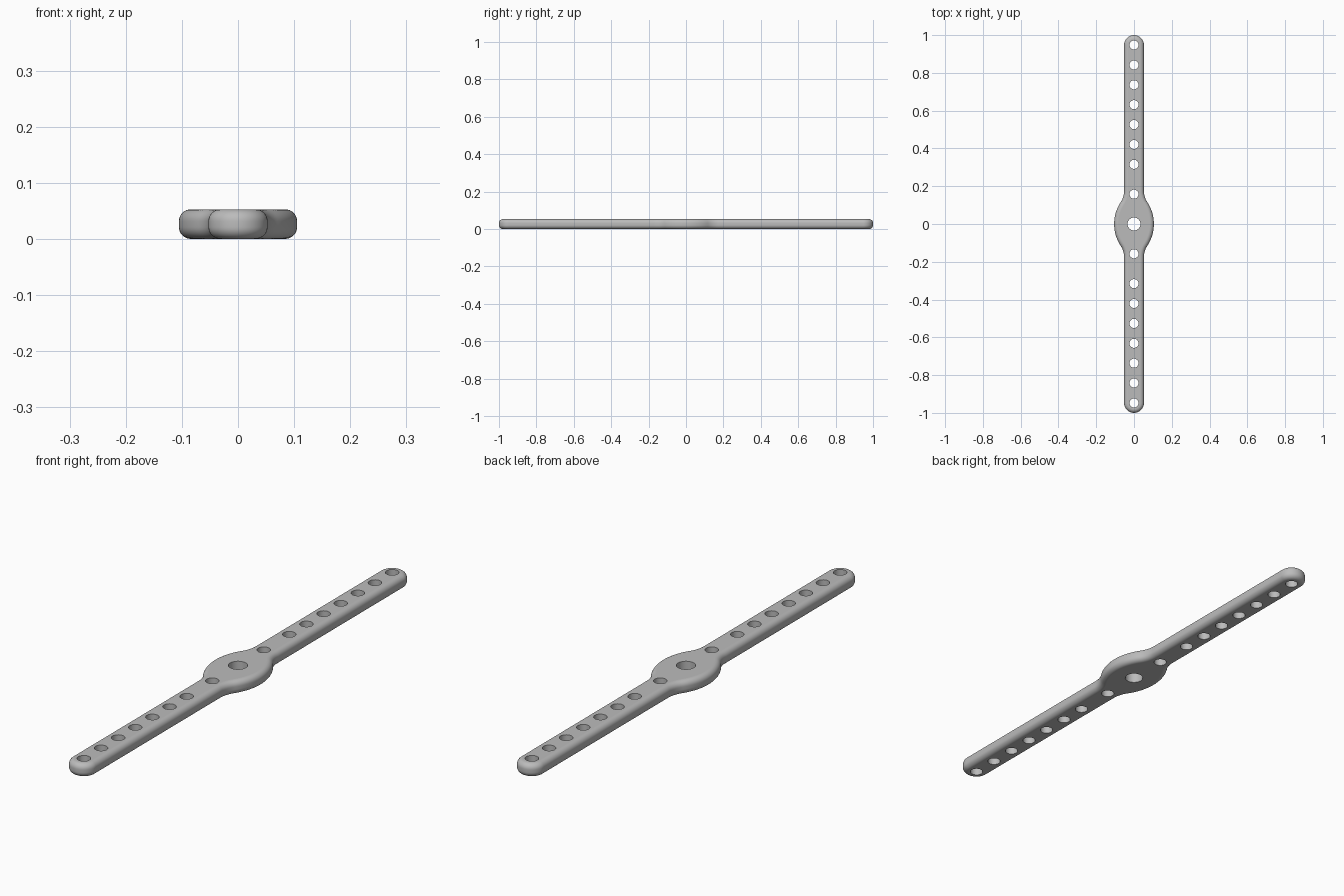
import bpy
import bmesh
from math import sin, cos, pi, atan2, sqrt
from mathutils import Vector

cube = bpy.data.objects.get("Cube")
if cube:
    bpy.data.objects.remove(cube)

U = 1 / 9.5              # hole pitch
THICK = U / 2
HALF = U / 2             # arm half width, also its end radius
EDGE = 0.2 * U           # rounding of the rim
HUB_R, FILLET = 2 * U, U

grey = bpy.data.materials.new("plain grey")
grey.use_nodes = True
grey.diffuse_color = (0.5, 0.5, 0.5, 1)
grey.node_tree.nodes["Principled BSDF"].inputs["Base Color"].default_value = (0.5, 0.5, 0.5, 1)


def arc(cx, cy, r, a0, a1, n, side=1):
    """Points on an arc, each with its outward normal (side -1 = concave)."""
    out = []
    for i in range(n + 1):
        a = a0 + (a1 - a0) * i / n
        d = Vector((cos(a), sin(a), 0))
        out.append((Vector((cx, cy, 0)) + d * r, d * side))
    return out


# Quarter outline: hub side, concave fillet, rounded arm end
fx = HALF + FILLET
fy = sqrt((HUB_R + FILLET) ** 2 - (fx + U) ** 2)
turn = atan2(fy, fx + U)
quarter = arc(-U, 0, HUB_R, 0, turn, 14)
quarter += arc(fx, fy, FILLET, pi + turn, pi, 10, -1)[1:]
quarter += arc(0, 1 - HALF, HALF, 0, pi / 2, 16)


def flip(points, sx, sy):
    s = Vector((sx, sy, 1))
    return [(p * s, n * s) for p, n in points]


# Mirror the quarter into a closed loop, dropping the shared points
outline = (quarter + flip(quarter, -1, 1)[::-1][1:]
           + flip(quarter, -1, -1)[1:] + flip(quarter, 1, -1)[::-1][1:-1])

bm = bmesh.new()


def ring(points, z):
    return [bm.verts.new((p.x, p.y, z)) for p in points]


def bridge(a, b):
    n = len(a)
    for i in range(n):
        bm.faces.new((a[i], a[(i + 1) % n], b[(i + 1) % n], b[i])).smooth = True


# Rounded rim
STEPS = 8
profile = [(EDGE * (1 - sin(a)), EDGE * (1 - cos(a)))
           for a in (pi / 2 * i / STEPS for i in range(STEPS + 1))]
profile += [(d, THICK - z) for d, z in reversed(profile)]
rings = [ring([p - n * d for p, n in outline], z) for d, z in profile]
for low, high in zip(rings, rings[1:]):
    bridge(low, high)
bottom, top = [rings[0]], [rings[-1]]

# Through holes: a larger one in the hub, a row along each arm
holes = [(0, 0.034)]
for s in (-1, 1):
    holes += [(s * 1.5 * U, 0.024)] + [(s * k * U, 0.024) for k in range(3, 10)]
for y, r in holes:
    circle = [p for p, n in arc(0, y, r, 0, 2 * pi, 32)[:-1]]
    low, high = ring(circle, 0), ring(circle, THICK)
    bridge(high, low)
    bottom.append(low)
    top.append(high)

# Flat top and bottom, filled around the holes
for loops, up in ((bottom, -1), (top, 1)):
    edges = [bm.edges.get((l[i], l[i - 1])) for l in loops for i in range(len(l))]
    fill = bmesh.ops.triangle_fill(bm, edges=edges, use_beauty=True, normal=(0, 0, up))
    for f in fill["geom"]:
        if isinstance(f, bmesh.types.BMFace):
            f.normal_update()
            if f.normal.z * up < 0:
                f.normal_flip()
            f.smooth = False

# Sharp hole rims
for e in bm.edges:
    if len(e.link_faces) == 2 and e.calc_face_angle(0) > 0.6:
        e.smooth = False

mesh = bpy.data.meshes.new("perforated_arm")
bm.to_mesh(mesh)
bm.free()
mesh.materials.append(grey)
obj = bpy.data.objects.new("perforated_arm", mesh)
bpy.context.collection.objects.link(obj)
